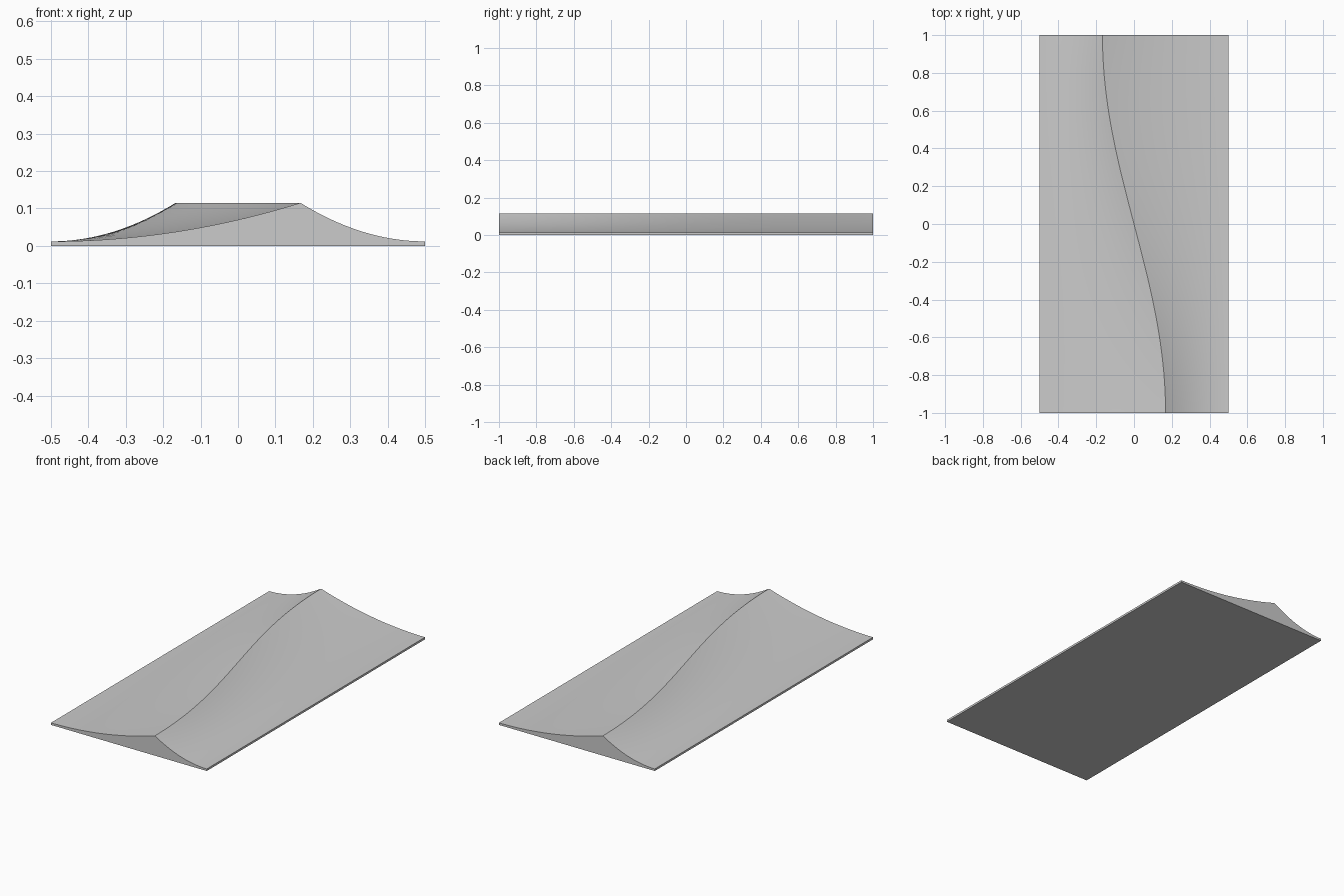
import bpy, bmesh, math

if "Cube" in bpy.data.objects:
    bpy.data.objects.remove(bpy.data.objects["Cube"])

ROWS, HALF = 64, 24            # steps along y, steps per slope
EDGE_Z, RIDGE_Z, SWING = 0.012, 0.115, 0.167


def section(y):
    """Closed cross-section: two concave slopes meeting at the ridge, flat base."""
    ridge = -SWING * math.sin(math.pi * y / 2)
    rise = lambda t: EDGE_Z + (RIDGE_Z - EDGE_Z) * t * t
    steps = [i / HALF for i in range(HALF + 1)]
    left = [(-0.5 + (ridge + 0.5) * t, y, rise(t)) for t in steps]
    right = [(0.5 + (ridge - 0.5) * t, y, rise(t)) for t in reversed(steps[:-1])]
    return left + right + [(0.5, y, 0), (-0.5, y, 0)]


# Skin the sections along y and cap both ends
bm = bmesh.new()
rings = [[bm.verts.new(p) for p in section(-1 + 2 * j / ROWS)] for j in range(ROWS + 1)]
n = len(rings[0])
for a, b in zip(rings, rings[1:]):
    for i in range(n):
        k = (i + 1) % n
        bm.faces.new((a[i], a[k], b[k], b[i]))
bm.faces.new(rings[0])
bm.faces.new(rings[-1])
bmesh.ops.recalc_face_normals(bm, faces=bm.faces)

mesh = bpy.data.meshes.new("curved_ridge_slab")
bm.to_mesh(mesh)
bm.free()
slab = bpy.data.objects.new("curved_ridge_slab", mesh)
bpy.context.collection.objects.link(slab)

# Smooth slopes, crisp ridge and rim
bpy.context.view_layer.objects.active = slab
slab.select_set(True)
bpy.ops.object.shade_smooth_by_angle(angle=math.radians(30))
